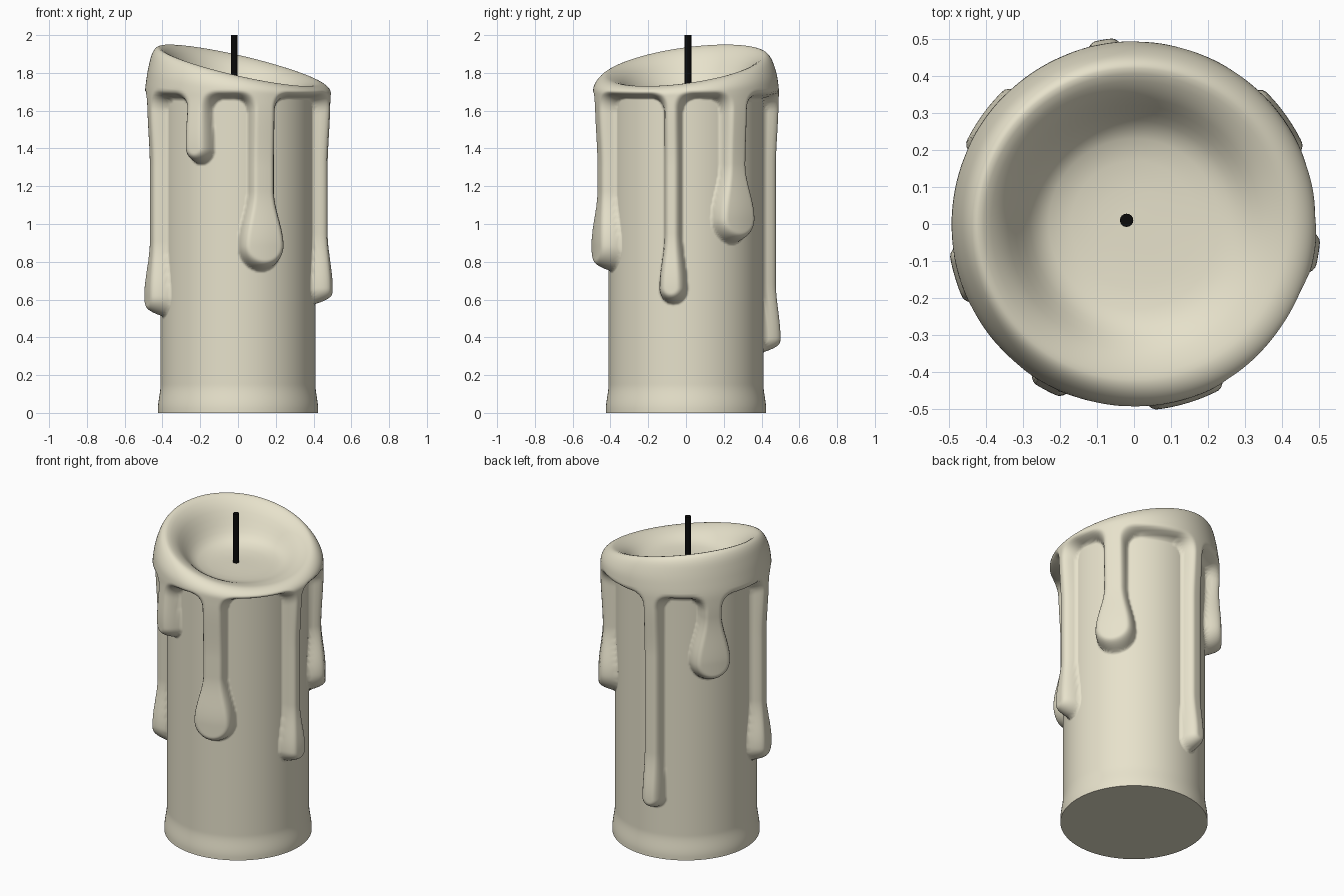
import bpy, bmesh, math

if "Cube" in bpy.data.objects:
    bpy.data.objects.remove(bpy.data.objects["Cube"])

N = 320                 # segments round the candle
BODY_R, SKIRT_Z, POOL_Z = 0.41, 1.665, 1.69

# Wax drips: direction (x, y), lowest z, stem half width, bulb half width
DRIPS = [
    ((-0.222, -0.42), 1.315, 0.07, 0.085),
    ((0.142, -0.47), 0.75, 0.08, 0.135),
    ((0.49, -0.08), 0.575, 0.055, 0.085),
    ((0.40, 0.285), 0.895, 0.078, 0.132),
    ((-0.08, 0.48), 0.32, 0.065, 0.076),
    ((-0.40, 0.29), 1.14, 0.075, 0.132),
    ((-0.47, -0.14), 0.51, 0.07, 0.107),
]
DRIPS = [(math.atan2(d[1], d[0]), b, w, bw) for d, b, w, bw in DRIPS]


def smoothstep(t):
    t = max(0.0, min(1.0, t))
    return t * t * (3 - 2 * t)


def rim_z(a):
    """Height of the slanted rim crest."""
    return 1.84 - 0.095 * math.cos(a) + 0.055 * math.sin(a)


def shoulder_z(a):
    """Height where the wall starts to round over into the rim."""
    return 1.62 + 0.55 * (rim_z(a) - 1.62)


def wall_radius(a, z):
    """Body radius plus the melted skirt and the drips running from it."""
    dist, bulge = 1.0, 0.0
    for ang, bottom, w, bw in DRIPS:
        u = ((a - ang + math.pi) % (2 * math.pi) - math.pi) * 0.46
        zc = bottom + bw
        if z < zc:
            d, f = math.hypot(u, z - zc) - bw, 1.0
        else:
            f = 1 - smoothstep((z - zc) / 0.29)
            d = abs(u) - (w + (bw - w) * f)
        if d < dist:
            dist, bulge = d, f
    skirt = SKIRT_Z - z
    k = 0.09
    m = max(k - abs(dist - skirt), 0) / k
    dist = min(dist, skirt) - m * m * k / 4
    t = max(0.0, min(1.0, -dist / (0.042 + 0.015 * bulge)))
    t = t * (2 - t)
    height = (0.069 + 0.025 * bulge) * t
    height += 0.014 * smoothstep((z - 1.30) / 0.35) * t
    height -= 0.020 * smoothstep((z - 1.68) / 0.2)
    flare = 0.014 * (1 - smoothstep((z - 0.02) / 0.13))
    return BODY_R + flare + height


def make_material(name, color):
    mat = bpy.data.materials.new(name)
    mat.diffuse_color = color
    mat.use_nodes = True
    mat.node_tree.nodes["Principled BSDF"].inputs["Base Color"].default_value = mat.diffuse_color
    return mat


# Candle: rings of points from the base, up the wall, over the rim, into the bowl
angles = [2 * math.pi * i / N for i in range(N)]
rings = []
for j in range(181):
    z = 1.62 * j / 180
    rings.append([(wall_radius(a, z), z) for a in angles])
for j in range(1, 11):
    ring = []
    for a in angles:
        z = 1.62 + (shoulder_z(a) - 1.62) * j / 10
        ring.append((wall_radius(a, z), z))
    rings.append(ring)
for j in range(1, 11):
    p = math.pi / 2 * j / 10
    ring = []
    for a in angles:
        zb = shoulder_z(a)
        z = zb + (rim_z(a) - zb) * math.sin(p)
        ring.append((0.42 + (wall_radius(a, z) - 0.42) * math.cos(p), z))
    rings.append(ring)
for r, b in [(0.405, 0.02), (0.385, 0.08), (0.36, 0.18), (0.34, 0.30), (0.32, 0.44),
             (0.30, 0.59), (0.28, 0.72), (0.26, 0.82), (0.23, 0.91), (0.17, 0.97),
             (0.10, 1.0), (0.04, 1.0)]:
    rings.append([(r, rim_z(a) + (POOL_Z - rim_z(a)) * b) for a in angles])

bm = bmesh.new()
rows = [[bm.verts.new((r * math.cos(a), r * math.sin(a), z))
         for a, (r, z) in zip(angles, ring)] for ring in rings]
for lo, hi in zip(rows, rows[1:]):
    for i in range(N):
        n = (i + 1) % N
        bm.faces.new((lo[i], lo[n], hi[n], hi[i]))
bm.faces.new(rows[-1])
bm.faces.new(rows[0][::-1])
mesh = bpy.data.meshes.new("candle_wax")
bm.to_mesh(mesh)
bm.free()
candle = bpy.data.objects.new("candle_wax", mesh)
bpy.context.collection.objects.link(candle)
mesh.materials.append(make_material("cream_wax", (0.80, 0.76, 0.60, 1)))
bpy.context.view_layer.objects.active = candle
candle.select_set(True)
bpy.ops.object.shade_smooth_by_angle(angle=math.radians(75))
candle.select_set(False)

# Wick
bpy.ops.mesh.primitive_cylinder_add(vertices=16, radius=0.018, depth=0.34,
                                    location=(-0.02, 0.01, 1.83))
wick = bpy.context.object
wick.name = "wick"
wick.data.materials.append(make_material("black_wick", (0.003, 0.003, 0.003, 1)))
bpy.ops.object.shade_smooth_by_angle(angle=math.radians(40))
